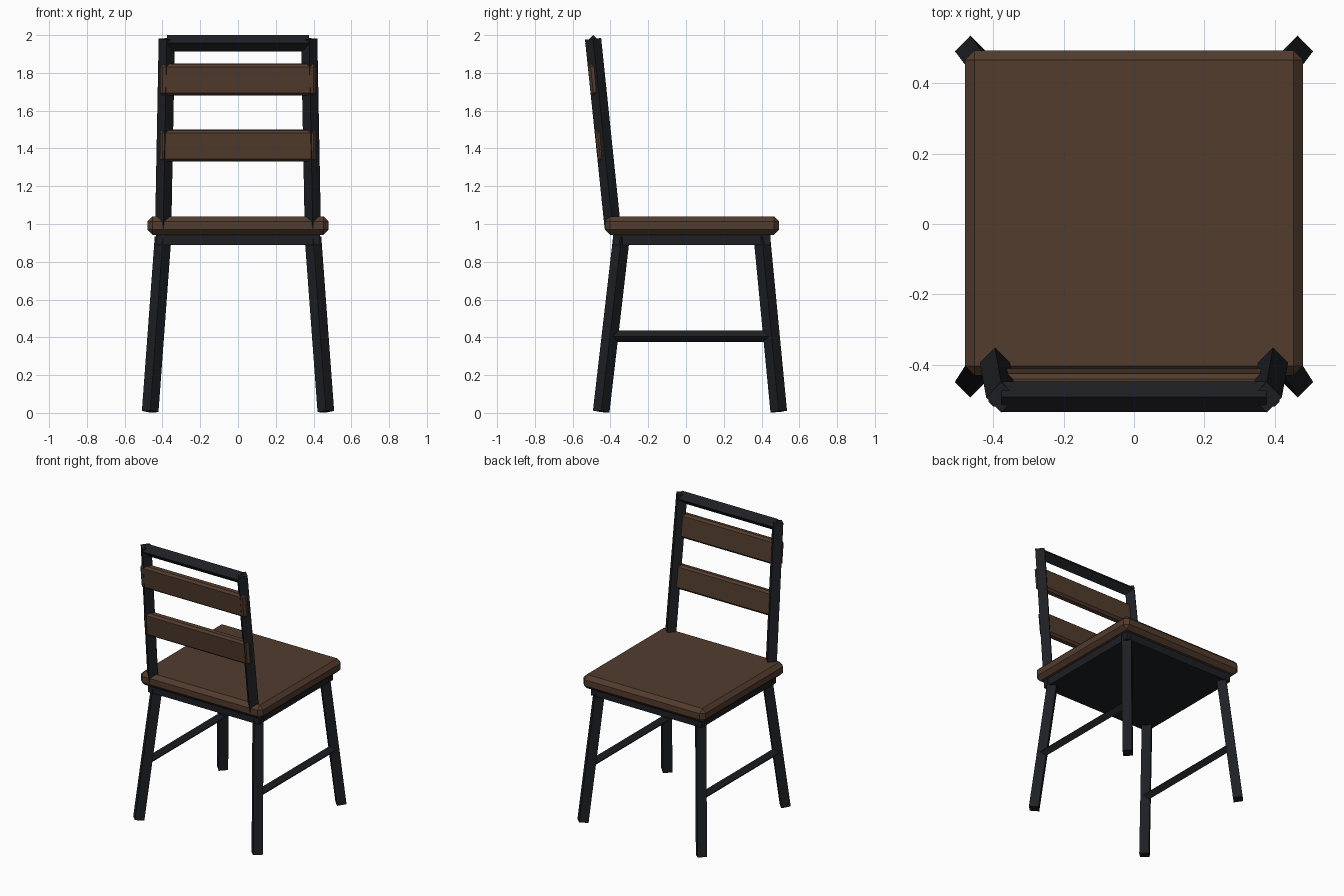
import bpy, bmesh, math
from mathutils import Vector, Matrix

if "Cube" in bpy.data.objects:
    bpy.data.objects.remove(bpy.data.objects["Cube"])


def material(name, rgb):
    m = bpy.data.materials.new(name)
    m.diffuse_color = (*rgb, 1)
    m.use_nodes = True
    m.node_tree.nodes["Principled BSDF"].inputs["Base Color"].default_value = m.diffuse_color
    return m


WOOD = material("brown_wood", (0.085, 0.045, 0.027))
METAL = material("dark_metal", (0.013, 0.014, 0.017))


def finish(bm, name, mat):
    bmesh.ops.recalc_face_normals(bm, faces=bm.faces)
    me = bpy.data.meshes.new(name)
    bm.to_mesh(me)
    bm.free()
    me.materials.append(mat)
    ob = bpy.data.objects.new(name, me)
    bpy.context.collection.objects.link(ob)
    return ob


def box(name, lo, hi, mat, bevel=0.0, tilt=0.0):
    """Box between two corners, chamfered, leaned about x."""
    lo, hi = Vector(lo), Vector(hi)
    bm = bmesh.new()
    bmesh.ops.create_cube(bm, size=1, matrix=Matrix.Diagonal((*(hi - lo), 1)))
    if bevel:
        bmesh.ops.bevel(bm, geom=bm.edges[:], offset=bevel, segments=1,
                        affect='EDGES', profile=0.5)
    bm.transform(Matrix.Translation((lo + hi) / 2) @ Matrix.Rotation(tilt, 4, 'X'))
    return finish(bm, name, mat)


def diamond_bar(name, p, q, r, ref, mat=METAL):
    """Square bar set on its corner, running from p to q."""
    p, q, ref = Vector(p), Vector(q), Vector(ref)
    d = (q - p).normalized()
    u = (ref - d * ref.dot(d)).normalized()
    v = d.cross(u)
    bm = bmesh.new()
    rings = [[bm.verts.new(c + o * r) for o in (u, v, -u, -v)] for c in (p, q)]
    for i in range(4):
        j = (i + 1) % 4
        bm.faces.new((rings[0][i], rings[0][j], rings[1][j], rings[1][i]))
    bm.faces.new(rings[0])
    bm.faces.new(rings[1])
    return finish(bm, name, mat)


# Seat board and the frame under it
box("seat", (-0.48, -0.43, 0.943), (0.48, 0.493, 1.04), WOOD, bevel=0.027)
box("seat_frame", (-0.435, -0.387, 0.89), (0.435, 0.447, 0.95), METAL)

# Legs, side stretchers and back posts, mirrored left and right
for side, s in (("left", -1), ("right", 1)):
    diamond_bar(f"{side}_front_leg", (s * 0.465, -0.449, 0.007),
                (s * 0.397, -0.342, 0.93), 0.044, (1, 0, 0))
    diamond_bar(f"{side}_rear_leg", (s * 0.465, 0.491, 0.007),
                (s * 0.397, 0.402, 0.93), 0.044, (1, 0, 0))
    diamond_bar(f"{side}_stretcher", (s * 0.435, -0.40, 0.405),
                (s * 0.435, 0.45, 0.405), 0.03, (0, 0, 1))
    diamond_bar(f"{side}_back_post", (s * 0.396, -0.388, 0.98),
                (s * 0.377, -0.492, 1.98), 0.043, (1, 0, 0))

# Top rail joining the posts
diamond_bar("top_rail", (-0.376, -0.491, 1.957), (0.376, -0.491, 1.957), 0.043, (0, 0, 1))

# Two leaning back slats
for name, y, z in (("lower_slat", -0.446, 1.415), ("upper_slat", -0.484, 1.765)):
    box(name, (-0.413, y - 0.028, z - 0.083), (0.413, y + 0.028, z + 0.083),
        WOOD, bevel=0.014, tilt=math.atan(0.104))
